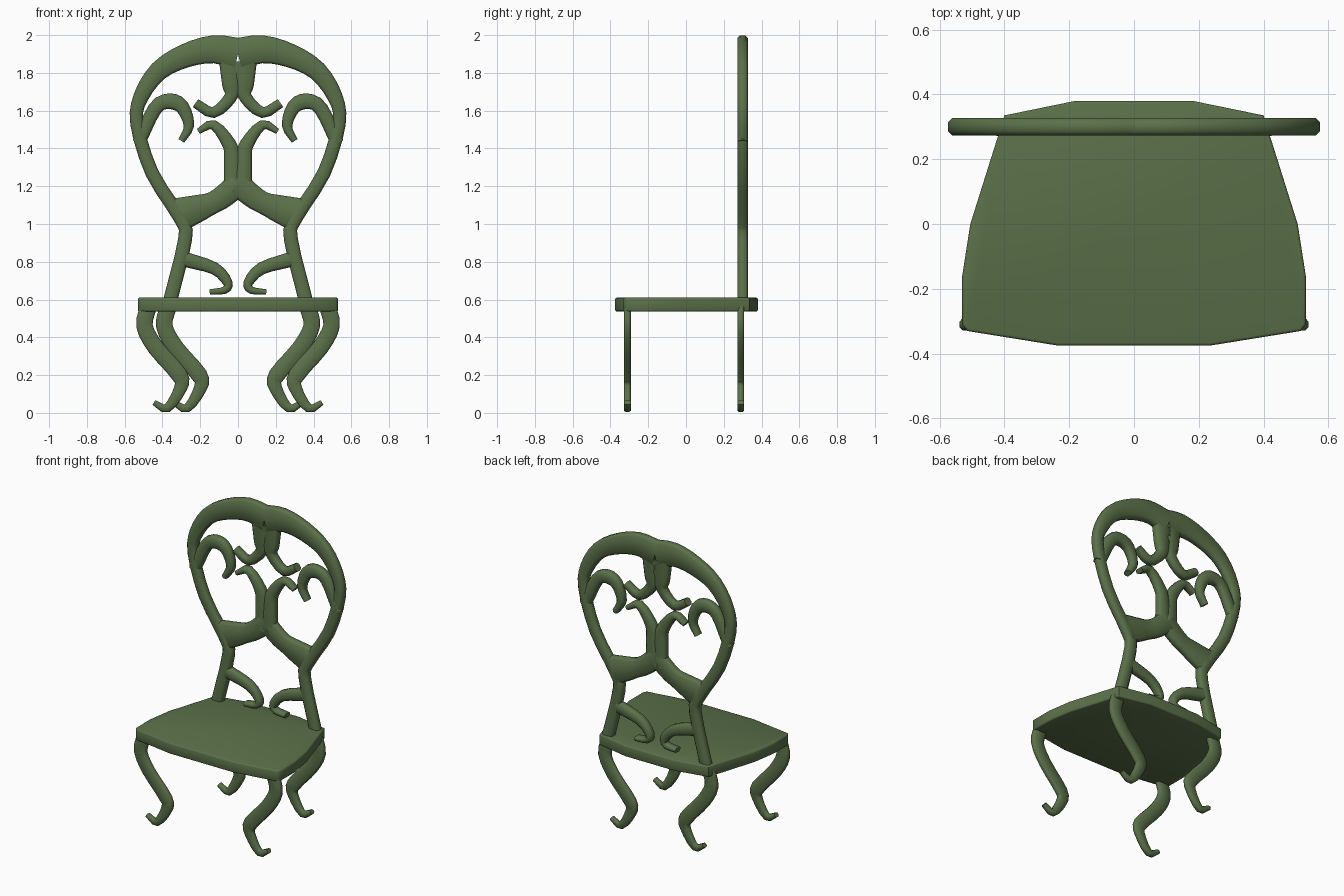
import bpy, bmesh, math
from mathutils import Vector

if "Cube" in bpy.data.objects:
    bpy.data.objects.remove(bpy.data.objects["Cube"], do_unlink=True)

green = bpy.data.materials.new("moss_green_paint")
green.use_nodes = True
green.diffuse_color = (0.105, 0.165, 0.068, 1)
green.node_tree.nodes["Principled BSDF"].inputs["Base Color"].default_value = green.diffuse_color


def finish(name, bm, angle):
    """Turn a bmesh into a painted, smooth-shaded object."""
    bmesh.ops.recalc_face_normals(bm, faces=bm.faces)
    mesh = bpy.data.meshes.new(name)
    bm.to_mesh(mesh)
    bm.free()
    mesh.materials.append(green)
    obj = bpy.data.objects.new(name, mesh)
    bpy.context.collection.objects.link(obj)
    bpy.ops.object.select_all(action='DESELECT')
    obj.select_set(True)
    bpy.context.view_layer.objects.active = obj
    bpy.ops.object.shade_smooth_by_angle(angle=math.radians(angle))
    return obj


def refine(points, steps=3):
    """Draw a flowing curve through the path points."""
    pts = [Vector(p) for p in points]
    pts = [2 * pts[0] - pts[1]] + pts + [2 * pts[-1] - pts[-2]]
    curve = []
    for before, start, end, after in zip(pts, pts[1:], pts[2:], pts[3:]):
        leave, arrive = (end - before) / 2, (after - start) / 2
        for step in range(steps):
            t = step / steps
            bend = 3 * t ** 2 - 2 * t ** 3
            curve.append(start.lerp(end, bend) + leave * t * (1 - t) ** 2 - arrive * t * t * (1 - t))
    return curve + [pts[-2]]


def scroll(name, path, widths, y, depth):
    """Mirrored flat scroll along an (x, z) path; widths are at its start, middle and end."""
    curve = refine(path)
    last = len(curve) - 1
    first_width, middle_width, last_width = widths
    bm = bmesh.new()
    rings = []
    for i, point in enumerate(curve):
        tangent = curve[min(i + 1, last)] - curve[max(i - 1, 0)]
        normal = Vector((-tangent.y, 0, tangent.x)).normalized()
        t = 2 * i / last
        if t < 1:
            width = first_width + (middle_width - first_width) * t
        else:
            width = middle_width + (last_width - middle_width) * (t - 1)
        w, d = width / 2, depth / 2
        soft = min(0.6 * w, 0.5 * d)
        section = [(w, d - soft), (w - soft, d), (soft - w, d), (-w, d - soft)]
        section += [(-u, -v) for u, v in section]
        centre = Vector((point.x, y, point.y))
        rings.append([bm.verts.new(centre + normal * u + Vector((0, v, 0))) for u, v in section])
    for ring, following in zip(rings, rings[1:]):
        for k in range(len(ring)):
            j = (k + 1) % len(ring)
            bm.faces.new((ring[k], ring[j], following[j], following[k]))
    bm.faces.new(rings[0])
    bm.faces.new(rings[-1])
    obj = finish(name, bm, 60)
    mirror = obj.modifiers.new("both_sides", 'MIRROR')
    mirror.use_mirror_merge = False


def back_scroll(name, path, widths):
    """Scroll lying in the plane of the backrest."""
    scroll(name, path, widths, y=0.3, depth=0.055)


# Backrest: outer hoop running down into the two posts
back_scroll("back_hoop",
            [(0, 1.9), (.13, 1.925), (.28, 1.89), (.42, 1.81), (.515, 1.67),
             (.535, 1.53), (.455, 1.27), (.305, 1.03), (.28, .92), (.36, .59)],
            (.17, .07, .075))

# Web joining the hoop to the centre column
back_scroll("hip_web", [(.31, 1.05), (.19, 1.09), (.1, 1.13), (0, 1.21)], (.18, .115, .13))

# Curled ornaments
back_scroll("lower_centre_scroll",
            [(.025, 1.16), (.03, 1.33), (.045, 1.42), (.13, 1.525), (.21, 1.49)],
            (.1, .075, .03))
back_scroll("upper_centre_scroll",
            [(.035, 1.86), (.035, 1.74), (.04, 1.67), (.13, 1.59), (.225, 1.64)],
            (.13, .068, .05))
back_scroll("side_scroll",
            [(.525, 1.43), (.44, 1.61), (.365, 1.65), (.295, 1.62), (.26, 1.52), (.3, 1.44)],
            (.07, .085, .035))
back_scroll("post_scroll",
            [(.29, .815), (.125, .765), (.055, .69), (.07, .65), (.15, .64)],
            (.08, .052, .028))

# Cabriole legs: the back pair stands closer together
leg = [(.475, .56), (.495, .46), (.435, .345), (.31, .2), (.305, .13), (.375, .025), (.445, .055)]
for name, y, inset in (("front_legs", -.31, 0), ("back_legs", .29, .105)):
    scroll(name, [(x - inset, z) for x, z in leg], (.088, .088, .028), y, depth=.036)

# Seat: tapered slab with softened rim
half = [(.18, .38), (.4, .335), (.42, .27), (.505, 0), (.53, -.16), (.53, -.31), (.515, -.33), (.235, -.375)]
outline = half + [(-x, y) for x, y in reversed(half)]
bottom, thickness = .537, .073
bm = bmesh.new()
base = bm.faces.new([bm.verts.new((x, y, bottom)) for x, y in outline])
grown = bmesh.ops.extrude_face_region(bm, geom=[base])["geom"]
bmesh.ops.translate(bm, vec=(0, 0, thickness), verts=[v for v in grown if isinstance(v, bmesh.types.BMVert)])
rim = [e for e in bm.edges if abs(e.verts[0].co.z - e.verts[1].co.z) < thickness / 2]
bmesh.ops.bevel(bm, geom=rim, offset=.008, segments=2, profile=.5, affect='EDGES')
finish("seat", bm, 50)
